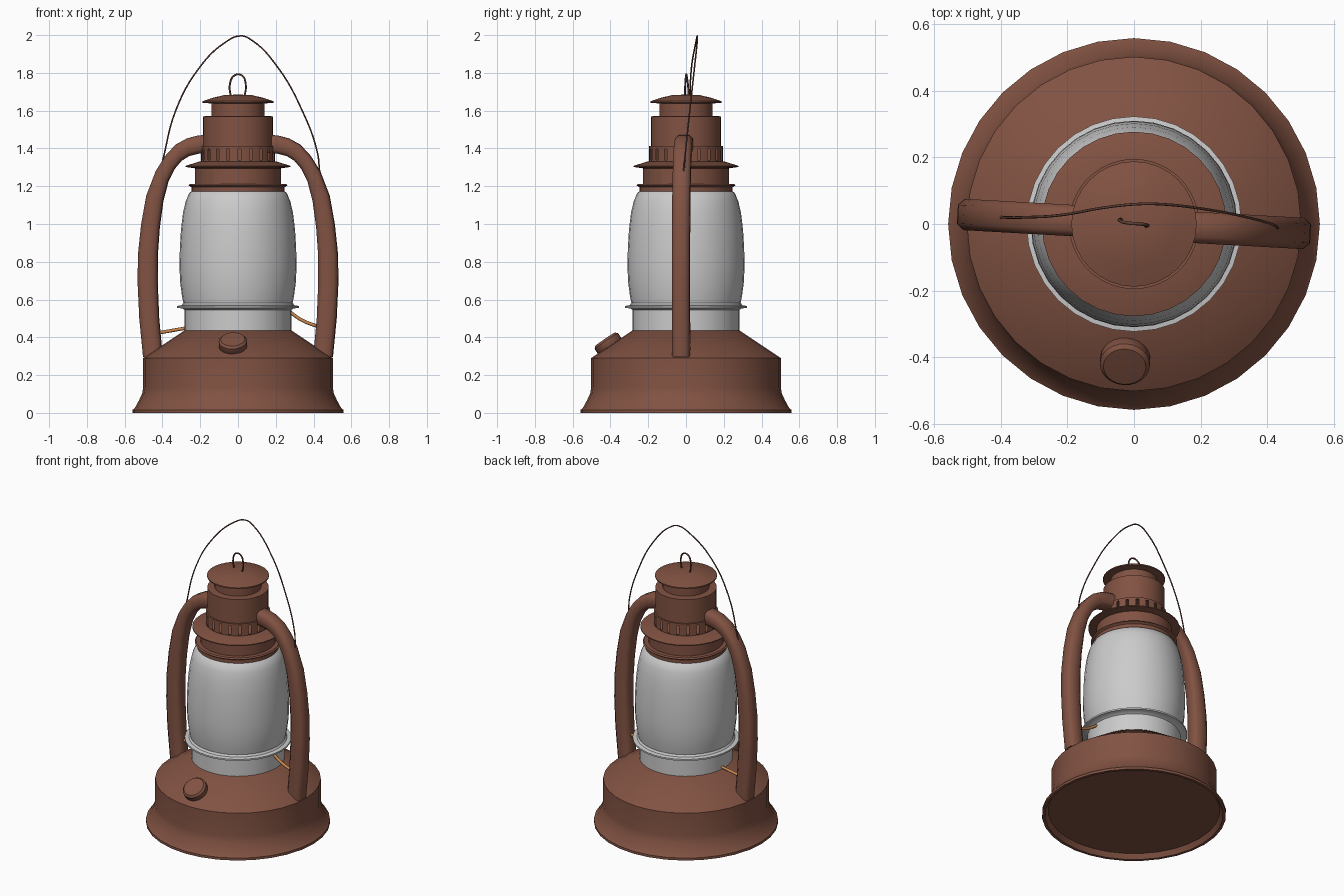
import bpy, bmesh, math
from mathutils import Vector, Matrix

if "Cube" in bpy.data.objects:
    bpy.data.objects.remove(bpy.data.objects["Cube"])


def material(name, rgb):
    m = bpy.data.materials.new(name)
    m.diffuse_color = (*rgb, 1)
    m.use_nodes = True
    m.node_tree.nodes["Principled BSDF"].inputs["Base Color"].default_value = m.diffuse_color
    return m


RUST = material("rust_brown", (0.22, 0.085, 0.055))
DARK = material("dark_wire", (0.12, 0.05, 0.035))
COPPER = material("copper", (0.6, 0.25, 0.08))


def finish(bm, name, mat=None, angle=35):
    bmesh.ops.recalc_face_normals(bm, faces=bm.faces)
    me = bpy.data.meshes.new(name)
    bm.to_mesh(me)
    bm.free()
    ob = bpy.data.objects.new(name, me)
    bpy.context.collection.objects.link(ob)
    if mat:
        me.materials.append(mat)
    bpy.ops.object.select_all(action='DESELECT')
    ob.select_set(True)
    bpy.context.view_layer.objects.active = ob
    bpy.ops.object.shade_smooth_by_angle(angle=math.radians(angle))
    return ob


def lathe(name, profile, mat=None, seg=32, slots=None, frame=Matrix()):
    """Revolve (r, z) points; r = 0 closes with a fan. slots = (band, step) opens faces."""
    bm = bmesh.new()
    rings = []
    for r, z in profile:
        n = 1 if r == 0 else seg
        rings.append([bm.verts.new((r * math.cos(math.tau * i / seg),
                                    r * math.sin(math.tau * i / seg), z)) for i in range(n)])
    for b, (lo, hi) in enumerate(zip(rings, rings[1:])):
        for i in range(seg):
            if slots and b == slots[0] and i % slots[1] == 0:
                continue
            j = (i + 1) % seg
            if len(lo) == 1:
                bm.faces.new((lo[0], hi[j], hi[i]))
            elif len(hi) == 1:
                bm.faces.new((lo[i], lo[j], hi[0]))
            else:
                bm.faces.new((lo[i], lo[j], hi[j], hi[i]))
    bm.transform(frame)
    return finish(bm, name, mat)


def wire(name, pts, radius, mat):
    cu = bpy.data.curves.new(name, 'CURVE')
    cu.dimensions = '3D'
    cu.bevel_depth = radius
    cu.bevel_resolution = 2
    cu.resolution_u = 6
    cu.use_fill_caps = True
    sp = cu.splines.new('BEZIER')
    sp.bezier_points.add(len(pts) - 1)
    for bp, p in zip(sp.bezier_points, pts):
        bp.co = p
        bp.handle_left_type = bp.handle_right_type = 'AUTO'
    cu.materials.append(mat)
    ob = bpy.data.objects.new(name, cu)
    bpy.context.collection.objects.link(ob)


# Fuel tank base with flared foot and slightly recessed underside
lathe("tank_base", [(0, 0.03), (0.52, 0.03), (0.54, 0.0), (0.558, 0.0), (0.558, 0.016),
                    (0.545, 0.028), (0.525, 0.065), (0.508, 0.10), (0.502, 0.135),
                    (0.502, 0.29), (0.285, 0.435), (0, 0.435)], RUST)

# Burner collar with thin flange, and glass globe
lathe("burner_collar", [(0.25, 0.42), (0.283, 0.42), (0.283, 0.545), (0.295, 0.553),
                        (0.323, 0.556), (0.323, 0.566), (0.298, 0.570), (0.290, 0.582),
                        (0.25, 0.582)])
lathe("glass_globe", [(0.25, 0.575), (0.288, 0.575), (0.297, 0.62), (0.306, 0.69), (0.31, 0.77),
                      (0.308, 0.87), (0.302, 0.97), (0.291, 1.06), (0.277, 1.12),
                      (0.258, 1.165), (0.235, 1.18)])

# Cap over the globe, lower hood
lathe("globe_cap", [(0, 1.162), (0.247, 1.162), (0.247, 1.195), (0.262, 1.205), (0.255, 1.213),
                    (0.228, 1.213), (0.228, 1.295), (0.277, 1.302), (0.277, 1.308),
                    (0.20, 1.332), (0, 1.332)], RUST)

# Vented band, chimney and top lid
lathe("vent_band", [(0.195, 1.325), (0.195, 1.338), (0.195, 1.398), (0.195, 1.412),
                    (0.186, 1.412)], RUST, seg=80, slots=(1, 4))
lathe("chimney", [(0, 1.405), (0.186, 1.405), (0.186, 1.57), (0.141, 1.572), (0.141, 1.64),
                  (0, 1.64)], RUST)
lathe("chimney_lid", [(0, 1.638), (0.141, 1.638), (0.188, 1.642), (0.188, 1.65),
                      (0.13, 1.669), (0.07, 1.683), (0, 1.685)], RUST)

# Filler knob, tilted to the tank slope
tilt = Vector((-0.04, -0.56, 0.83)).to_track_quat('Z', 'Y').to_matrix().to_4x4()
lathe("filler_knob", [(0, -0.03), (0.068, -0.03), (0.075, -0.02), (0.075, 0.012),
                      (0.064, 0.024), (0, 0.026)], RUST, seg=24,
      frame=Matrix.Translation((-0.027, -0.415, 0.37)) @ tilt)

# Side tubes: (outer x, outer z, inner x, inner z) stations
STATIONS = [(0.16, 1.472, 0.16, 1.375), (0.21, 1.469, 0.21, 1.372), (0.27, 1.453, 0.26, 1.36),
            (0.33, 1.42, 0.30, 1.335), (0.385, 1.36, 0.338, 1.29), (0.435, 1.28, 0.37, 1.225),
            (0.485, 1.15, 0.397, 1.12), (0.512, 1.0, 0.416, 0.98), (0.529, 0.84, 0.426, 0.84),
            (0.531, 0.69, 0.427, 0.69), (0.522, 0.50, 0.419, 0.50), (0.502, 0.295, 0.40, 0.295)]
SECTION = [(0, -.6), (.2, -1), (.8, -1), (1, -.6), (1, .6), (.8, 1), (.2, 1), (0, .6)]


def side_tube(name, degrees):
    bm = bmesh.new()
    rings = [[bm.verts.new((xi + (xo - xi) * t, w * 0.047, zi + (zo - zi) * t))
              for t, w in SECTION] for xo, zo, xi, zi in STATIONS]
    for a, b in zip(rings, rings[1:]):
        for i in range(8):
            j = (i + 1) % 8
            bm.faces.new((a[i], a[j], b[j], b[i]))
    bm.faces.new(rings[0])
    bm.faces.new(rings[-1])
    bm.transform(Matrix.Rotation(math.radians(degrees), 4, 'Z'))
    finish(bm, name, RUST, 50)


side_tube("right_side_tube", -3.2)
side_tube("left_side_tube", 176.8)

# Carrying bail and small lid ring
wire("carry_bail", [(-0.40, 0.02, 1.33), (-0.33, 0.02, 1.60), (-0.21, 0.028, 1.82),
                    (-0.07, 0.052, 1.96), (0.015, 0.06, 1.996), (0.07, 0.06, 1.975),
                    (0.21, 0.045, 1.83), (0.34, 0.02, 1.60), (0.42, -0.003, 1.38),
                    (0.432, -0.012, 1.28)], 0.004, DARK)
wire("lid_ring", [(-0.038, 0.015, 1.67), (-0.043, 0.01, 1.74), (-0.018, 0.003, 1.787),
                  (0.02, 0.0, 1.787), (0.041, -0.004, 1.74), (0.034, -0.006, 1.67)],
     0.005, DARK)

# Copper feed wires between collar and tubes
wire("left_copper_wire", [(-0.43, 0.02, 0.422), (-0.35, 0.02, 0.436), (-0.27, 0.02, 0.45)],
     0.009, COPPER)
wire("right_copper_wire", [(0.26, -0.02, 0.545), (0.34, -0.02, 0.49), (0.43, -0.02, 0.455)],
     0.009, COPPER)
